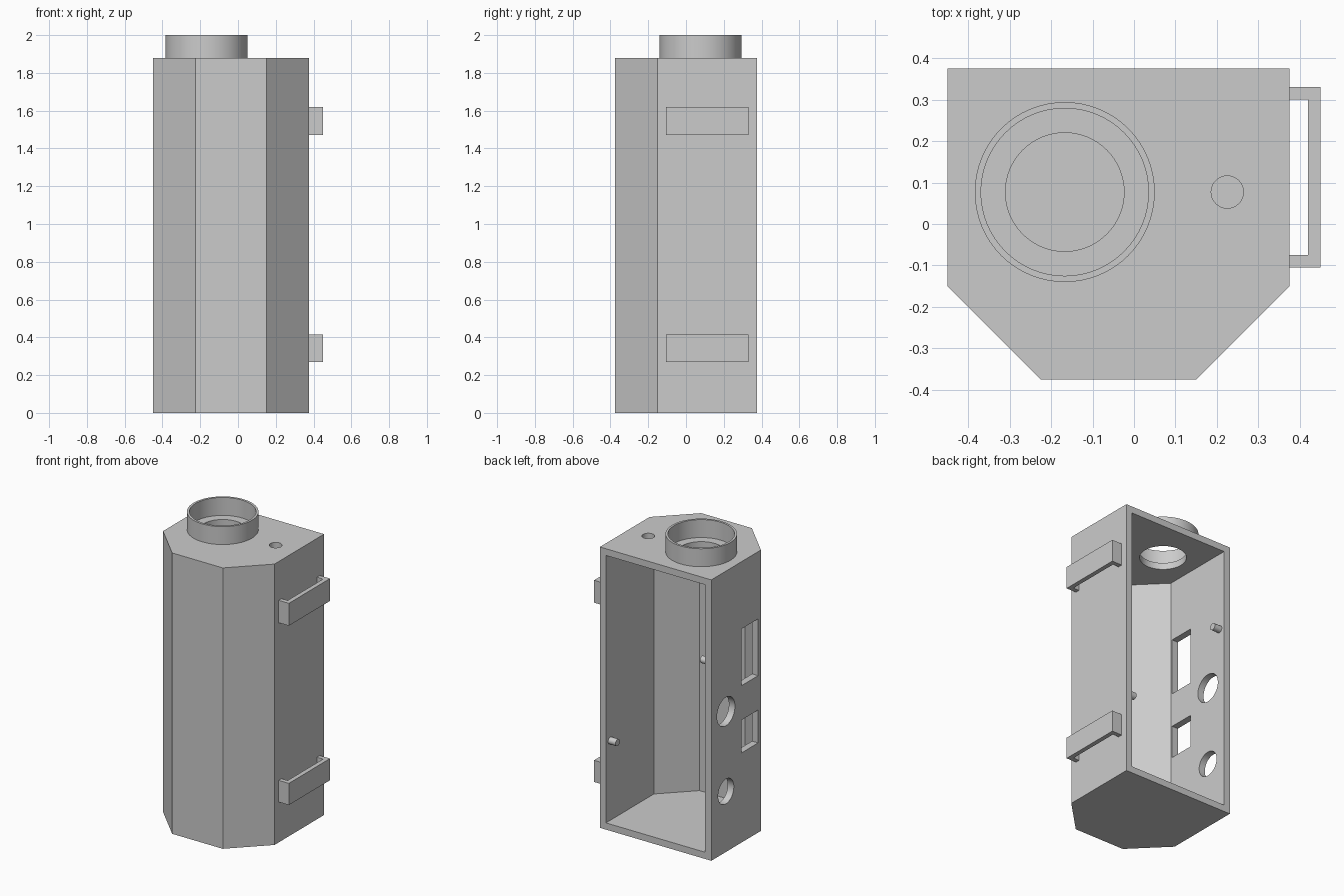
import bpy, bmesh, math
from mathutils import Matrix, Vector

cube = bpy.data.objects.get("Cube")
if cube:
    bpy.data.objects.remove(cube, do_unlink=True)

WALL = 0.045
TOP = 1.88
LEFT, RIGHT, DEPTH = 0.375, -0.45, 0.375

grey = bpy.data.materials.new("light_grey")
grey.use_nodes = True
grey.diffuse_color = (0.6, 0.6, 0.6, 1)
bsdf = next(n for n in grey.node_tree.nodes if n.type == 'BSDF_PRINCIPLED')
bsdf.inputs["Base Color"].default_value = (0.6, 0.6, 0.6, 1)


def finish(name, bm):
    bmesh.ops.recalc_face_normals(bm, faces=bm.faces)
    mesh = bpy.data.meshes.new(name)
    bm.to_mesh(mesh)
    bm.free()
    mesh.materials.append(grey)
    obj = bpy.data.objects.new(name, mesh)
    bpy.context.collection.objects.link(obj)
    return obj


def prism(name, points, z0, z1):
    bm = bmesh.new()
    face = bm.faces.new([bm.verts.new((x, y, z0)) for x, y in points])
    up = bmesh.ops.extrude_face_region(bm, geom=[face])["geom"]
    verts = [v for v in up if isinstance(v, bmesh.types.BMVert)]
    bmesh.ops.translate(bm, verts=verts, vec=(0, 0, z1 - z0))
    return finish(name, bm)


def box(name, x0, x1, y0, y1, z0, z1):
    return prism(name, [(x0, y0), (x1, y0), (x1, y1), (x0, y1)], z0, z1)


def cylinder(name, centre, radius, length, axis='Z', sides=64):
    bm = bmesh.new()
    turn = Matrix.Rotation(math.pi / 2, 4, 'Y') if axis == 'X' else Matrix()
    bmesh.ops.create_cone(bm, cap_ends=True, segments=sides, radius1=radius,
                          radius2=radius, depth=length,
                          matrix=Matrix.Translation(Vector(centre)) @ turn)
    return finish(name, bm)


def cut(target, cutter):
    cutter.hide_render = True
    mod = target.modifiers.new("cut", 'BOOLEAN')
    mod.operation, mod.solver, mod.object = 'DIFFERENCE', 'EXACT', cutter
    select(target)
    bpy.ops.object.modifier_apply(modifier=mod.name)
    bpy.data.objects.remove(cutter, do_unlink=True)


def select(obj):
    bpy.ops.object.select_all(action='DESELECT')
    obj.select_set(True)
    bpy.context.view_layer.objects.active = obj


def smooth(obj):
    select(obj)
    bpy.ops.object.shade_smooth_by_angle(angle=math.radians(30))


def outline(inset, back):
    # Box plan with two chamfered front corners, offset evenly inwards
    slide = inset * math.tan(math.pi / 8)
    x0, x1, front = RIGHT + inset, LEFT - inset, -DEPTH + inset
    side = -0.15 + slide
    return [(x0, back), (x0, side), (-0.225 + slide, front),
            (0.15 - slide, front), (x1, side), (x1, back)]


# Hollow housing, open at the back
housing = prism("housing", outline(0, DEPTH), 0, TOP)
cut(housing, prism("cavity", outline(WALL, DEPTH + 0.1), WALL, TOP - WALL))

# Holes through the top
flue = (-0.167, 0.077)
cut(housing, cylinder("flue_hole", (*flue, TOP), 0.143, 0.2))
cut(housing, cylinder("small_hole", (0.225, 0.077, TOP), 0.039, 0.2, sides=32))

# Slots and round ports through the right wall
for z0, z1 in ((0.6, 0.82), (1.05, 1.43)):
    cut(housing, box("slot", RIGHT - 0.1, RIGHT + 0.1, -0.12, 0.055, z0, z1))
for z, radius in ((0.405, 0.083), (0.94, 0.095)):
    cut(housing, cylinder("port", (RIGHT, 0.22, z), radius, 0.2, 'X'))
smooth(housing)

# Collar around the large top hole
collar = cylinder("collar", (*flue, (TOP + 2) / 2), 0.217, 2 - TOP)
cut(collar, cylinder("collar_bore", (*flue, TOP), 0.202, 0.5))
smooth(collar)

# Strap brackets on the left wall
for name, z0, z1 in (("lower_bracket", 0.27, 0.415), ("upper_bracket", 1.47, 1.62)):
    bracket = box(name, LEFT, 0.45, -0.105, 0.33, z0, z1)
    cut(bracket, box("gap", LEFT - 0.1, 0.42, -0.075, 0.3, z0 - 0.1, z1 + 0.1))

# Locating pegs just inside the opening
for name, x, z in (("right_peg", RIGHT + WALL + 0.025, 1.305),
                   ("left_peg", LEFT - WALL - 0.025, 0.58)):
    smooth(cylinder(name, (x, 0.33, z), 0.023, 0.06, 'X', 24))
